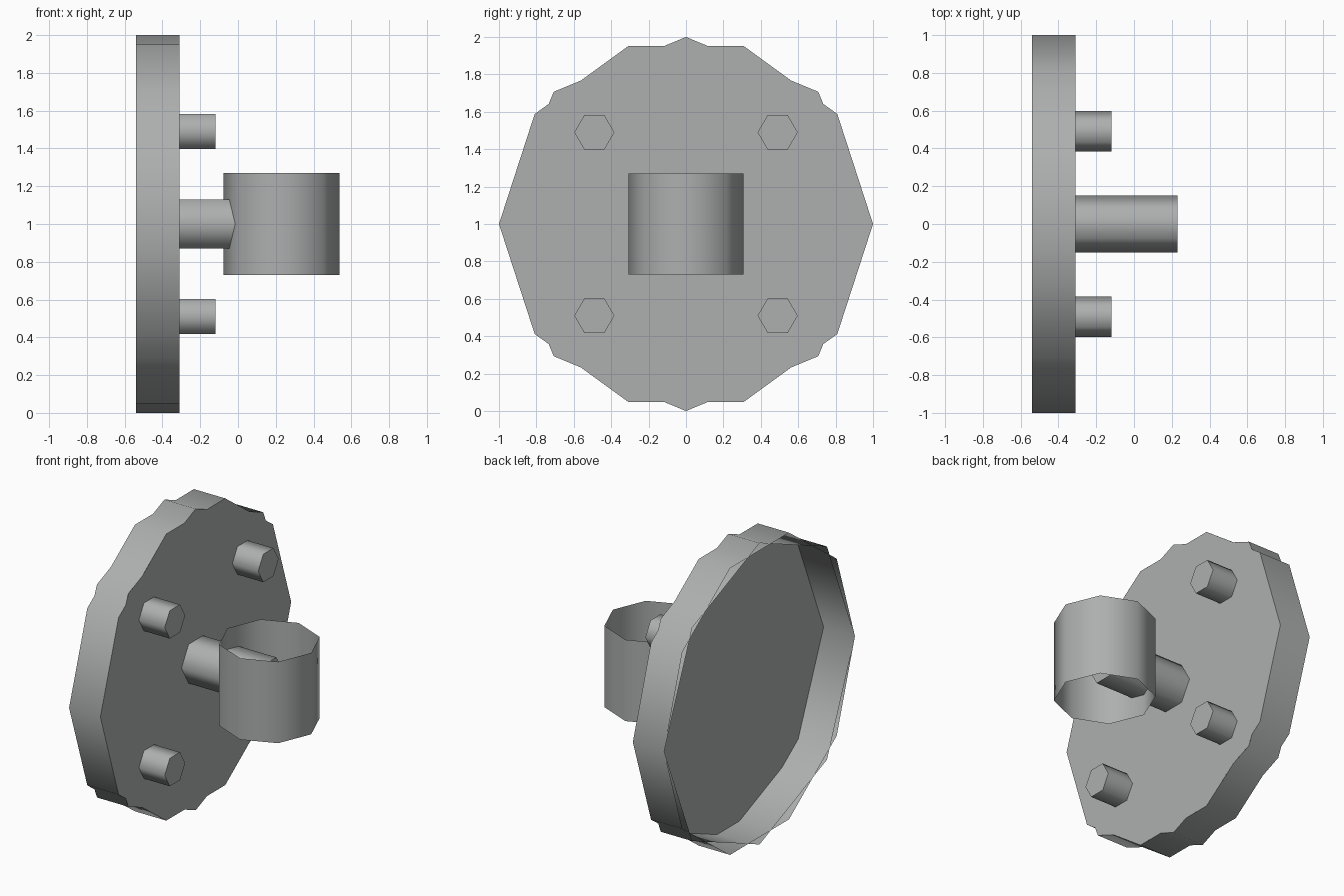
import bpy
import bmesh
from math import cos, sin, pi, radians
from mathutils import Vector

cube = bpy.data.objects.get("Cube")
if cube:
    bpy.data.objects.remove(cube, do_unlink=True)

GREY = (0.42, 0.43, 0.43, 1.0)
grey = bpy.data.materials.new("light grey")
grey.use_nodes = True
grey.diffuse_color = GREY
grey.node_tree.nodes["Principled BSDF"].inputs["Base Color"].default_value = GREY


def finish(name, bm):
    """Turn a bmesh into a smooth-sided object with sharp end edges."""
    mesh = bpy.data.meshes.new(name)
    bm.to_mesh(mesh)
    bm.free()
    mesh.materials.append(grey)
    obj = bpy.data.objects.new(name, mesh)
    bpy.context.collection.objects.link(obj)
    bpy.ops.object.select_all(action="DESELECT")
    obj.select_set(True)
    bpy.context.view_layer.objects.active = obj
    bpy.ops.object.shade_smooth_by_angle(angle=radians(75))
    return obj


def tube(name, sides, radius, base, u, v, length, capped=False):
    """Prism wall swept along u x v from base, with an optional end cap."""
    u, v, base = Vector(u), Vector(v), Vector(base)
    sweep = u.cross(v) * length
    bm = bmesh.new()
    near, far = [], []
    for i in range(sides):
        a = 2 * pi * i / sides
        p = base + (u * cos(a) + v * sin(a)) * radius
        near.append(bm.verts.new(p))
        far.append(bm.verts.new(p + sweep))
    for i in range(sides):
        j = (i + 1) % sides
        bm.faces.new((near[i], near[j], far[j], far[i]))
    if capped:
        bm.faces.new(far)
    return finish(name, bm)


X, Y, Z = (1, 0, 0), (0, 1, 0), (0, 0, 1)
BACK, FACE = -0.54, -0.31

# Open-backed plate: two overlapping rims
for label, sides in (("eight", 8), ("ten", 10)):
    tube(f"plate_rim_{label}_sided", sides, 1.0, (BACK, 0, 1), Y, Z, FACE - BACK)

# Plate face: combined outline of both rims, one quarter mirrored around
quarter = [(1, 0), (0.809, 0.588), (0.734, 0.642), (0.707, 0.707),
           (0.562, 0.767), (0.309, 0.951), (0.118, 0.951), (0, 1)]
half = quarter + [(-y, z) for y, z in reversed(quarter[:-1])]
outline = half + [(y, -z) for y, z in reversed(half[1:-1])]
bm = bmesh.new()
bm.faces.new([bm.verts.new((FACE, y, 1 + z)) for y, z in outline])
finish("plate_face", bm)

# Four short pegs
for side, y in (("left", 0.49), ("right", -0.49)):
    for level, z in (("upper", 1.49), ("lower", 0.51)):
        tube(f"peg_{level}_{side}", 6, 0.107, (FACE, y, z), Y, Z, 0.19, True)

# Central bar ending inside the upright ring
tube("bar", 6, 0.15, (FACE, 0, 1), Y, Z, 0.54, True)
tube("ring", 8, 0.307, (0.23, 0, 0.73), X, Y, 0.54)
